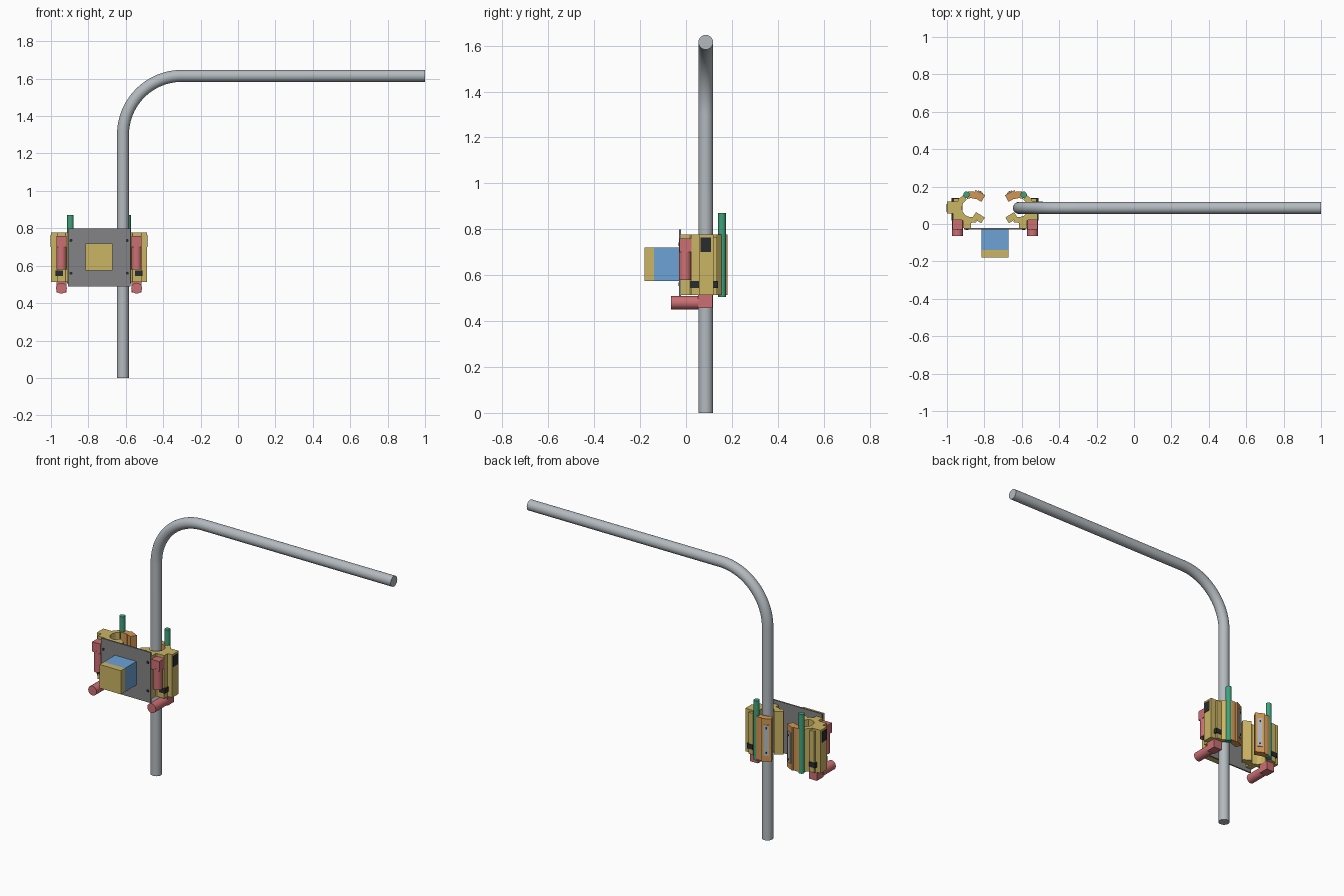
import bpy, bmesh, math
from mathutils import Matrix, Vector

cube = bpy.data.objects.get("Cube")
if cube:
    bpy.data.objects.remove(cube)


def material(name, *rgb):
    m = bpy.data.materials.new(name)
    m.use_nodes = True
    m.diffuse_color = (*rgb, 1)
    m.node_tree.nodes["Principled BSDF"].inputs["Base Color"].default_value = (*rgb, 1)
    return m


STEEL = material("steel grey", 0.45, 0.49, 0.52)
PLATE = material("dark grey", 0.23, 0.23, 0.24)
YELLOW = material("mustard yellow", 0.60, 0.46, 0.13)
ORANGE = material("orange", 0.64, 0.31, 0.09)
RED = material("dull red", 0.60, 0.16, 0.17)
GREEN = material("green", 0.05, 0.36, 0.20)
BLUE = material("blue", 0.15, 0.36, 0.66)
DARK = material("near black", 0.02, 0.025, 0.03)


def finish(name, bm, mat, smooth=False):
    bmesh.ops.recalc_face_normals(bm, faces=bm.faces)
    mesh = bpy.data.meshes.new(name)
    bm.to_mesh(mesh)
    bm.free()
    mesh.materials.append(mat)
    ob = bpy.data.objects.new(name, mesh)
    bpy.context.collection.objects.link(ob)
    if smooth:
        bpy.ops.object.select_all(action="DESELECT")
        ob.select_set(True)
        bpy.context.view_layer.objects.active = ob
        bpy.ops.object.shade_smooth_by_angle(angle=math.radians(35))
    return ob


def box(name, mat, x, y, z):
    """Box from (min, max) pairs."""
    bm = bmesh.new()
    bmesh.ops.create_cube(bm, size=1)
    for v in bm.verts:
        v.co = Vector([(a + b) / 2 + c * (b - a) for (a, b), c in zip((x, y, z), v.co)])
    return finish(name, bm, mat)


def rod(name, mat, start, end, r, sides=24):
    a, b = Vector(start), Vector(end)
    turn = (b - a).to_track_quat("Z", "Y").to_matrix().to_4x4()
    bm = bmesh.new()
    bmesh.ops.create_cone(bm, cap_ends=True, segments=sides, radius1=r, radius2=r,
                          depth=(b - a).length,
                          matrix=Matrix.Translation((a + b) / 2) @ turn)
    return finish(name, bm, mat, True)


def prism(name, mat, outline, z0, z1):
    """Upright extrusion of an outline in plan."""
    bm = bmesh.new()
    face = bm.faces.new([bm.verts.new((x, y, z0)) for x, y in outline])
    top = bmesh.ops.extrude_face_region(bm, geom=[face])
    verts = [g for g in top["geom"] if isinstance(g, bmesh.types.BMVert)]
    bmesh.ops.translate(bm, verts=verts, vec=(0, 0, z1 - z0))
    return finish(name, bm, mat)


# Bent pipe: circle swept along an upright, a quarter bend and a long arm
PX, PY, R, BEND = -0.615, 0.086, 0.032, 0.315
TOP = 1.615
path = [(PX, 0)]
for i in range(25):
    a = math.pi / 2 * i / 24
    path.append((PX + BEND * (1 - math.cos(a)), TOP - BEND + BEND * math.sin(a)))
path.append((1.0, TOP))
bm = bmesh.new()
rings = []
for i, (x, z) in enumerate(path):
    tilt = math.pi / 2 * min(max(i - 1, 0), 24) / 24
    ring = []
    for k in range(32):
        t = math.tau * k / 32
        u = R * math.cos(t)
        ring.append(bm.verts.new((x + u * math.cos(tilt), PY + R * math.sin(t),
                                  z - u * math.sin(tilt))))
    rings.append(ring)
for lo, hi in zip(rings, rings[1:]):
    for k in range(32):
        n = (k + 1) % 32
        bm.faces.new((lo[k], lo[n], hi[n], hi[k]))
bm.faces.new(rings[0])
bm.faces.new(rings[-1])
finish("bent_pipe", bm, STEEL, True)

# Mounting plate with screw heads and the two-tone control box
box("mounting_plate", PLATE, (-0.91, -0.575), (-0.03, -0.021), (0.49, 0.80))
for x in (-0.893, -0.592):
    for z in (0.56, 0.735):
        rod("plate_screw", DARK, (x, -0.033, z), (x, -0.019, z), 0.008, 12)
box("control_box", BLUE, (-0.815, -0.67), (-0.14, -0.03), (0.575, 0.72))
box("control_box_cover", YELLOW, (-0.815, -0.67), (-0.18, -0.14), (0.575, 0.72))

Z0, Z1 = 0.513, 0.777


def clamp(label, cx, side):
    """One gripper; s runs outward from the grip axis, v runs to the back."""
    def at(s, v):
        return cx + side * s, PY + v

    def part(name, mat, s, v, z):
        xs = sorted(cx + side * q for q in s)
        return box(label + name, mat, xs, [PY + q for q in v], z)

    def arc(name, mat, a0, a1, inner, outer, z0=Z0, z1=Z1, steps=6):
        angles = [math.radians(a0 + (a1 - a0) * i / steps) for i in range(steps + 1)]
        pts = [at(outer * math.cos(a), outer * math.sin(a)) for a in angles]
        pts += [at(inner * math.cos(a), inner * math.sin(a)) for a in reversed(angles)]
        prism(label + name, mat, pts, z0, z1)

    def slab(name, mat, s, v, angle, length, depth, z0, z1):
        a = math.radians(angle)
        c, d = math.cos(a), math.sin(a)
        corners = [(-1, -1), (1, -1), (1, 1), (-1, 1)]
        pts = [at(s + (i * length * c - j * depth * d) / 2,
                  v + (i * length * d + j * depth * c) / 2) for i, j in corners]
        prism(label + name, mat, pts, z0, z1)

    # Housing
    part("outer_block", YELLOW, (0.055, 0.128), (-0.03, 0.034), (Z0, Z1))
    arc("housing", YELLOW, -112, 62, 0.05, 0.082)
    part("plate_arm", YELLOW, (0.0, 0.043), (-0.107, -0.055), (Z0, Z1))
    part("motor_seat", YELLOW, (0.043, 0.098), (-0.064, -0.03), (Z0, Z1))
    part("rear_shoulder", YELLOW, (0.045, 0.095), (0.03, 0.05), (Z0, Z1 - 0.01))

    # Gripping jaws
    slab("front_jaw", YELLOW, -0.040, -0.052, -148, 0.055, 0.036, Z0, Z1)
    arc("rear_finger", ORANGE, 66, 118, 0.052, 0.088)
    slab("rear_jaw", ORANGE, -0.040, 0.064, 28, 0.058, 0.04, Z0, Z1)
    slab("jaw_strip", STEEL, -0.0505, 0.0835, 28, 0.03, 0.006, 0.55, 0.74)
    for z in (0.57, 0.72):
        slab("strip_screw", DARK, -0.052, 0.0865, 28, 0.009, 0.004, z - 0.005, z + 0.005)

    # Hinge pin
    x, y = at(0.025, 0.071)
    rod(label + "hinge_pin", GREEN, (x, y, 0.505), (x, y, 0.87), 0.017)

    # Fasteners in the housing
    part("lower_fastener", DARK, (0.064, 0.104), (-0.067, 0.054), (0.545, 0.575))
    part("side_fastener", DARK, (0.12, 0.131), (-0.022, 0.022), (0.70, 0.765))

    # Upright motor, then the lower motor lying front to back
    x, y = at(0.073, -0.09)
    rod(label + "upright_motor", RED, (x, y, 0.58), (x, y, 0.71), 0.027)
    part("upright_gearbox", RED, (0.045, 0.1), (-0.115, -0.062), (0.70, 0.76))
    rod(label + "lower_motor", RED, (x, -0.065, 0.48), (x, 0.055, 0.48), 0.029)
    part("lower_gearbox", RED, (0.045, 0.1), (-0.034, 0.03), (0.458, 0.515))


clamp("left_clamp_", PX, 1)
clamp("right_clamp_", -0.871, -1)
